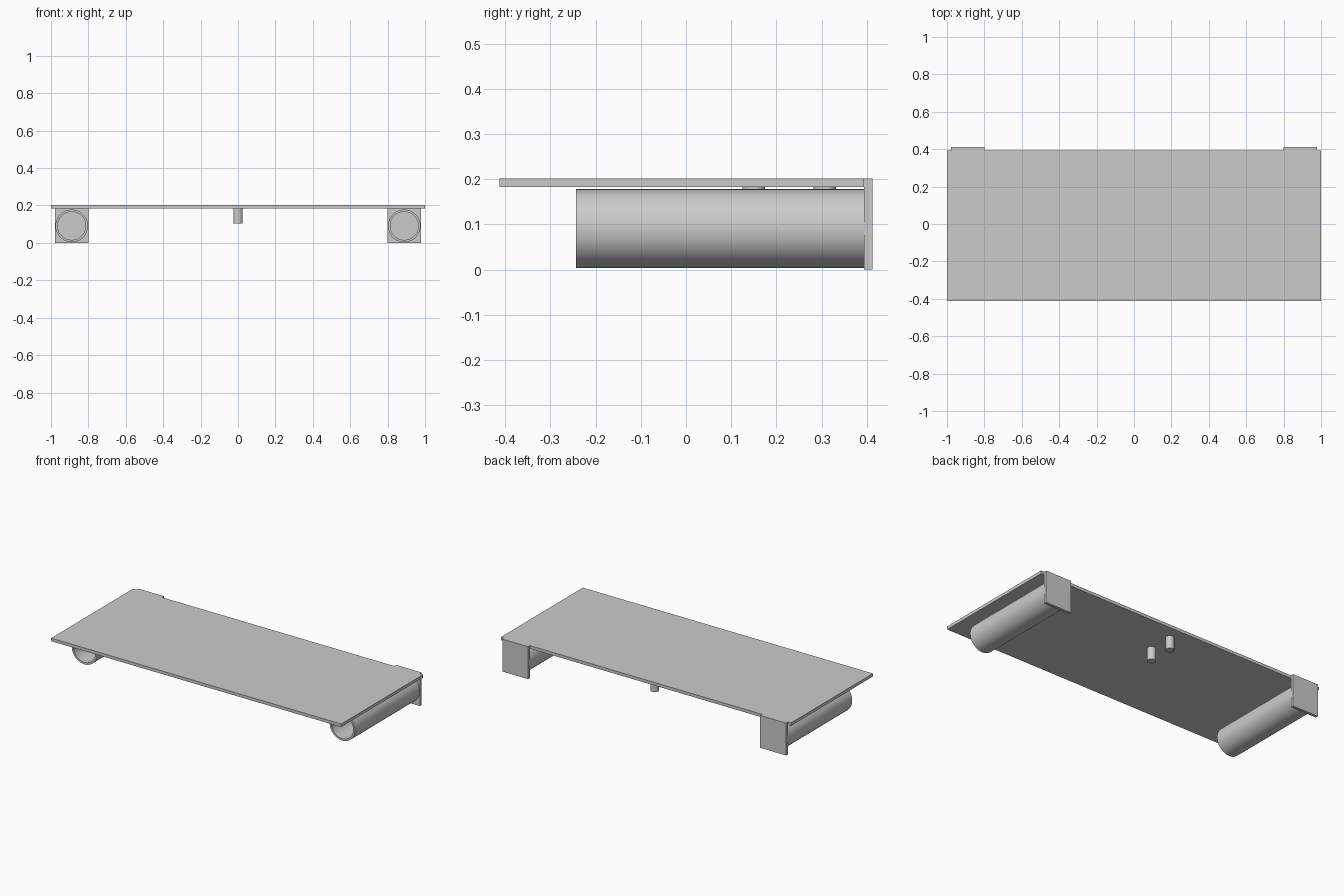
import bpy, bmesh, math

if "Cube" in bpy.data.objects:
    bpy.data.objects.remove(bpy.data.objects["Cube"])


def make_object(name, bm, smooth=False):
    bmesh.ops.recalc_face_normals(bm, faces=bm.faces)
    mesh = bpy.data.meshes.new(name)
    bm.to_mesh(mesh)
    bm.free()
    obj = bpy.data.objects.new(name, mesh)
    bpy.context.collection.objects.link(obj)
    if smooth:
        bpy.ops.object.select_all(action='DESELECT')
        bpy.context.view_layer.objects.active = obj
        obj.select_set(True)
        bpy.ops.object.shade_smooth_by_angle(angle=math.radians(30))
    return obj


def box(name, x0, x1, y0, y1, z0, z1):
    bm = bmesh.new()
    bmesh.ops.create_cube(bm, size=1)
    for v in bm.verts:
        v.co = ((x0 + x1) / 2 + v.co.x * (x1 - x0),
                (y0 + y1) / 2 + v.co.y * (y1 - y0),
                (z0 + z1) / 2 + v.co.z * (z1 - z0))
    return make_object(name, bm)


def tube(name, cx, cz, r_out, r_in, y0, y1, n=64):
    bm = bmesh.new()
    profile = [(r_out, y0), (r_out, y1), (r_in, y1), (r_in, y0)]
    rings = [[bm.verts.new((cx + r * math.cos(2 * math.pi * i / n), y,
                            cz + r * math.sin(2 * math.pi * i / n)))
              for i in range(n)] for r, y in profile]
    for k in range(4):
        a, b = rings[k], rings[(k + 1) % 4]
        for i in range(n):
            j = (i + 1) % n
            bm.faces.new((a[i], a[j], b[j], b[i]))
    return make_object(name, bm, True)


def peg(name, cy, r, z0, z1):
    bm = bmesh.new()
    bmesh.ops.create_cone(bm, cap_ends=True, segments=32, radius1=r, radius2=r, depth=z1 - z0)
    bmesh.ops.translate(bm, verts=bm.verts, vec=(0, cy, (z0 + z1) / 2))
    return make_object(name, bm, True)


# Flat top board
box("top_board", -1, 1, -0.412, 0.394, 0.183, 0.202)

# Back plates and the hollow tubes fixed to them
for side, s in (("left", -1), ("right", 1)):
    xs = sorted((s * 0.8, s * 0.978))
    box(side + "_back_plate", xs[0], xs[1], 0.394, 0.412, 0, 0.202)
    tube(side + "_tube", s * 0.889, 0.091, 0.087, 0.075, -0.243, 0.394)

# Pegs hanging under the board
peg("front_peg", 0.15, 0.025, 0.104, 0.183)
peg("rear_peg", 0.307, 0.025, 0.104, 0.183)
